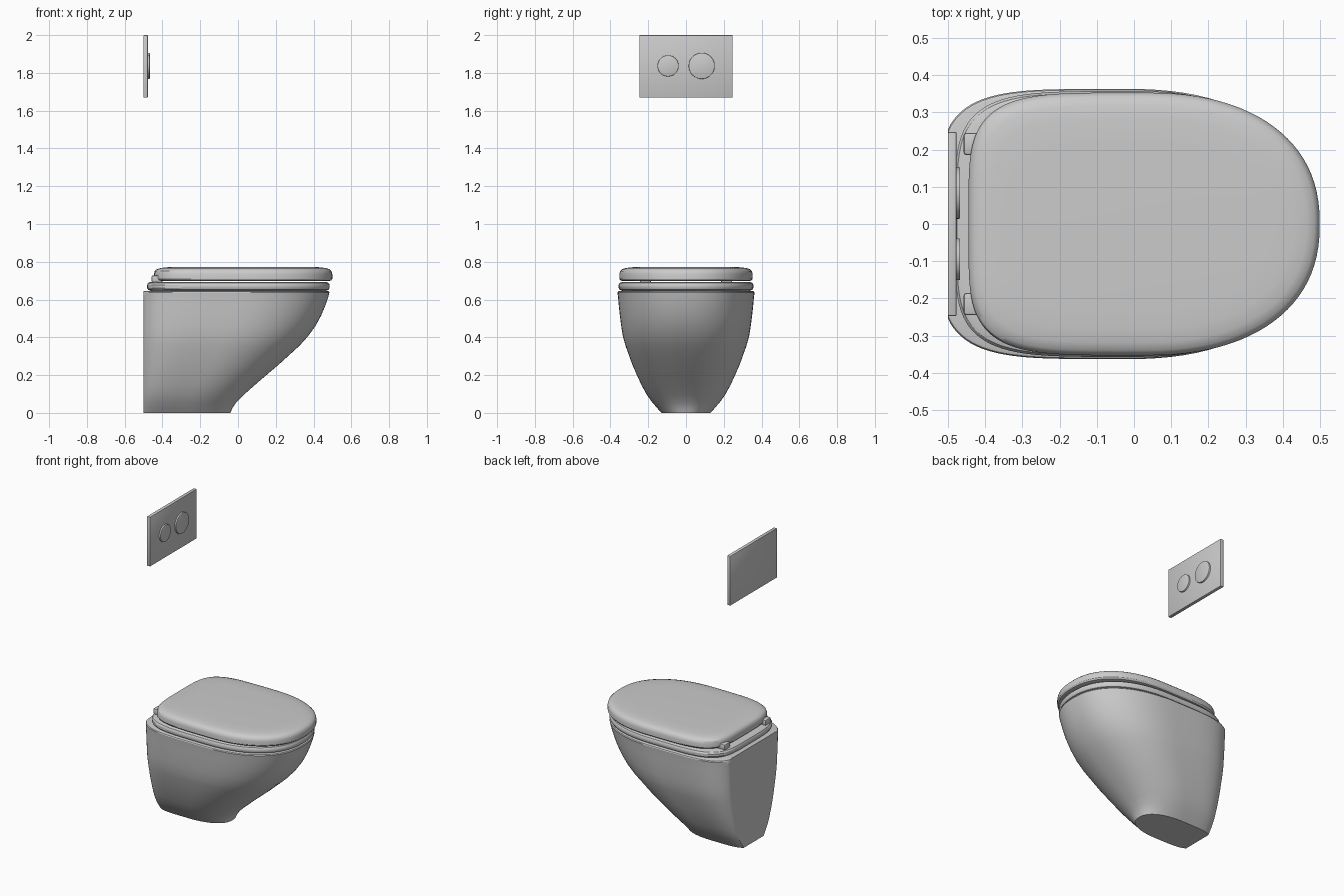
import bpy, bmesh, math

if "Cube" in bpy.data.objects:
    bpy.data.objects.remove(bpy.data.objects["Cube"])

N = 96


def outline(xb, xf, w, z, pb=4.5, pf=2.3):
    """Rounded-D plan shape: squarish at the back, elliptical at the front."""
    c, a = (xb + xf) / 2, (xf - xb) / 2
    pts = []
    for i in range(N):
        t = 2 * math.pi * i / N
        co, si = math.cos(t), math.sin(t)
        p = pf if co >= 0 else pb
        x = c + a * math.copysign(abs(co) ** (2 / p), co)
        y = w * math.copysign(abs(si) ** (2 / p), si)
        pts.append((max(x, -0.5), y, z))
    return pts


def finish(name, bm, angle=32):
    bmesh.ops.recalc_face_normals(bm, faces=bm.faces)
    me = bpy.data.meshes.new(name)
    bm.to_mesh(me)
    bm.free()
    ob = bpy.data.objects.new(name, me)
    bpy.context.collection.objects.link(ob)
    bpy.ops.object.select_all(action='DESELECT')
    ob.select_set(True)
    bpy.context.view_layer.objects.active = ob
    bpy.ops.object.shade_smooth_by_angle(angle=math.radians(angle))
    return ob


def loft(name, sections, ring=False):
    """Skin stacked outlines; a ring joins last to first, otherwise ends are capped."""
    bm = bmesh.new()
    rows = [[bm.verts.new(p) for p in outline(*s)] for s in sections]
    pairs = list(zip(rows, rows[1:]))
    if ring:
        pairs.append((rows[-1], rows[0]))
    else:
        bm.faces.new(rows[0])
        bm.faces.new(rows[-1])
    for a, b in pairs:
        for i in range(N):
            j = (i + 1) % N
            bm.faces.new((a[i], a[j], b[j], b[i]))
    return finish(name, bm)


def inset(xb, xf, w, steps):
    """Sections from (inset, z) pairs around one base outline."""
    return [(xb + d, xf - d, w - d, z) for d, z in steps]


def box(name, lo, hi, bevel, segments=2):
    bm = bmesh.new()
    bmesh.ops.create_cube(bm, size=1)
    for v in bm.verts:
        v.co = [(l + h) / 2 + c * (h - l) for l, h, c in zip(lo, hi, v.co)]
    bmesh.ops.bevel(bm, geom=bm.edges[:], offset=bevel, segments=segments,
                    profile=0.5, affect='EDGES')
    return finish(name, bm)


# Bowl: outer skin (front reach, half width, height), rim, then inner basin
skin = [(-0.04, 0.13, 0), (-0.03, 0.152, 0.025), (-0.01, 0.178, 0.055),
        (0.03, 0.207, 0.095), (0.09, 0.236, 0.148), (0.15, 0.26, 0.2),
        (0.215, 0.284, 0.255), (0.27, 0.302, 0.305), (0.325, 0.32, 0.355),
        (0.37, 0.334, 0.405), (0.41, 0.343, 0.46), (0.44, 0.35, 0.515),
        (0.463, 0.356, 0.57), (0.478, 0.36, 0.615), (0.484, 0.363, 0.637)]
bowl = [(-0.525, xf, w, z) for xf, w, z in skin]
bowl += inset(-0.525, 0.484, 0.363, [(0.003, 0.643), (0.01, 0.646)])
bowl += [(-0.30, 0.40, 0.27, 0.646), (-0.29, 0.39, 0.26, 0.62),
         (-0.28, 0.30, 0.22, 0.48), (-0.25, 0.12, 0.14, 0.34)]
loft("bowl", bowl)

# Seat ring with rounded outer edge
seat = [(0.02, 0.646), (0.006, 0.652), (0, 0.662), (0, 0.678), (0.006, 0.688),
        (0.02, 0.694), (0.1, 0.694), (0.11, 0.685), (0.11, 0.65), (0.1, 0.646)]
loft("seat", inset(-0.482, 0.485, 0.357, seat), ring=True)

# Lid with a soft crowned top, resting just above the seat
lid = [(0.02, 0.697), (0.006, 0.701), (0, 0.71), (0, 0.735), (0.004, 0.75),
       (0.014, 0.76), (0.035, 0.767), (0.07, 0.771), (0.13, 0.773)]
loft("lid", inset(-0.445, 0.499, 0.353, lid))

# Pair of hinges
for side, y in (("left", 0.215), ("right", -0.215)):
    box("hinge_" + side, (-0.458, y - 0.03, 0.69), (-0.40, y + 0.03, 0.728), 0.008)

# Wall flush plate with a small and a large round button
box("flush_plate", (-0.5, -0.247, 1.67), (-0.477, 0.247, 2.0), 0.003)
for name, y, r in (("small_button", -0.095, 0.056), ("large_button", 0.083, 0.069)):
    bm = bmesh.new()
    bmesh.ops.create_cone(bm, cap_ends=True, segments=64, radius1=r, radius2=r, depth=0.02)
    rim = [e for e in bm.edges if all(v.co.z > 0 for v in e.verts)]
    bmesh.ops.bevel(bm, geom=rim, offset=0.003, segments=2, profile=0.5, affect='EDGES')
    for v in bm.verts:
        v.co = (v.co.z - 0.477, v.co.x + y, v.co.y + 1.837)
    finish(name, bm)
